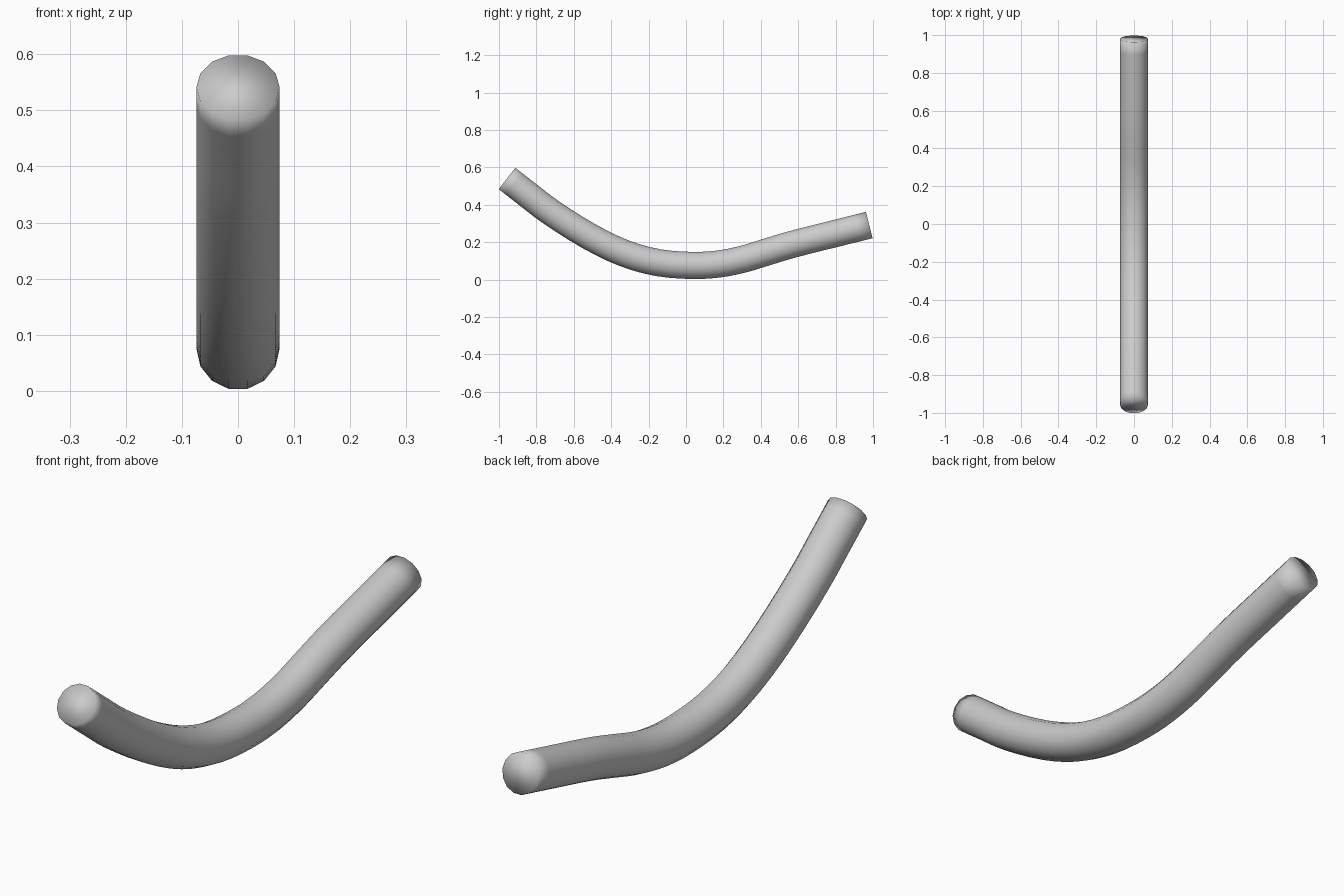
import bpy, bmesh
from math import pi, sin, cos
from mathutils import Vector

if "Cube" in bpy.data.objects:
    bpy.data.objects.remove(bpy.data.objects["Cube"])

SIDES, RADIUS, STEPS = 14, 0.0743, 3

# Centre line of the bent rod (y, z)
path = [Vector(p) for p in [(-0.957, 0.541), (-0.84, 0.450), (-0.72, 0.359),
        (-0.52, 0.233), (-0.33, 0.141), (-0.15, 0.091), (0.03, 0.076), (0.17, 0.083),
        (0.30, 0.108), (0.42, 0.144), (0.57, 0.189), (0.78, 0.242), (0.98, 0.292)]]


def smooth_path(pts):
    """Catmull-Rom samples through the points."""
    ext = [2 * pts[0] - pts[1]] + pts + [2 * pts[-1] - pts[-2]]
    out = []
    for i in range(1, len(ext) - 2):
        a, b, c, d = ext[i - 1:i + 3]
        for k in range(STEPS):
            t = k / STEPS
            out.append(0.5 * (2 * b + (c - a) * t + (2 * a - 5 * b + 4 * c - d) * t ** 2
                              + (3 * b - a - 3 * c + d) * t ** 3))
    return out + [pts[-1]]


line = smooth_path(path)
bm = bmesh.new()
rings = []

# Rings square to the path, flat side on top
for i, p in enumerate(line):
    t = (line[min(i + 1, len(line) - 1)] - line[max(i - 1, 0)]).normalized()
    ring = []
    for k in range(SIDES):
        a = 2 * pi * (k + 0.5) / SIDES
        up = RADIUS * cos(a)
        ring.append(bm.verts.new((RADIUS * sin(a), p.x - t.y * up, p.y + t.x * up)))
    rings.append(ring)

# Walls and end caps
for r, s in zip(rings, rings[1:]):
    for k in range(SIDES):
        n = (k + 1) % SIDES
        bm.faces.new((r[k], r[n], s[n], s[k]))
bm.faces.new(rings[0])
bm.faces.new(rings[-1])
bmesh.ops.recalc_face_normals(bm, faces=bm.faces)
for f in bm.faces:
    f.smooth = True

mesh = bpy.data.meshes.new("bent_rod")
bm.to_mesh(mesh)
bm.free()
bpy.context.collection.objects.link(bpy.data.objects.new("bent_rod", mesh))
